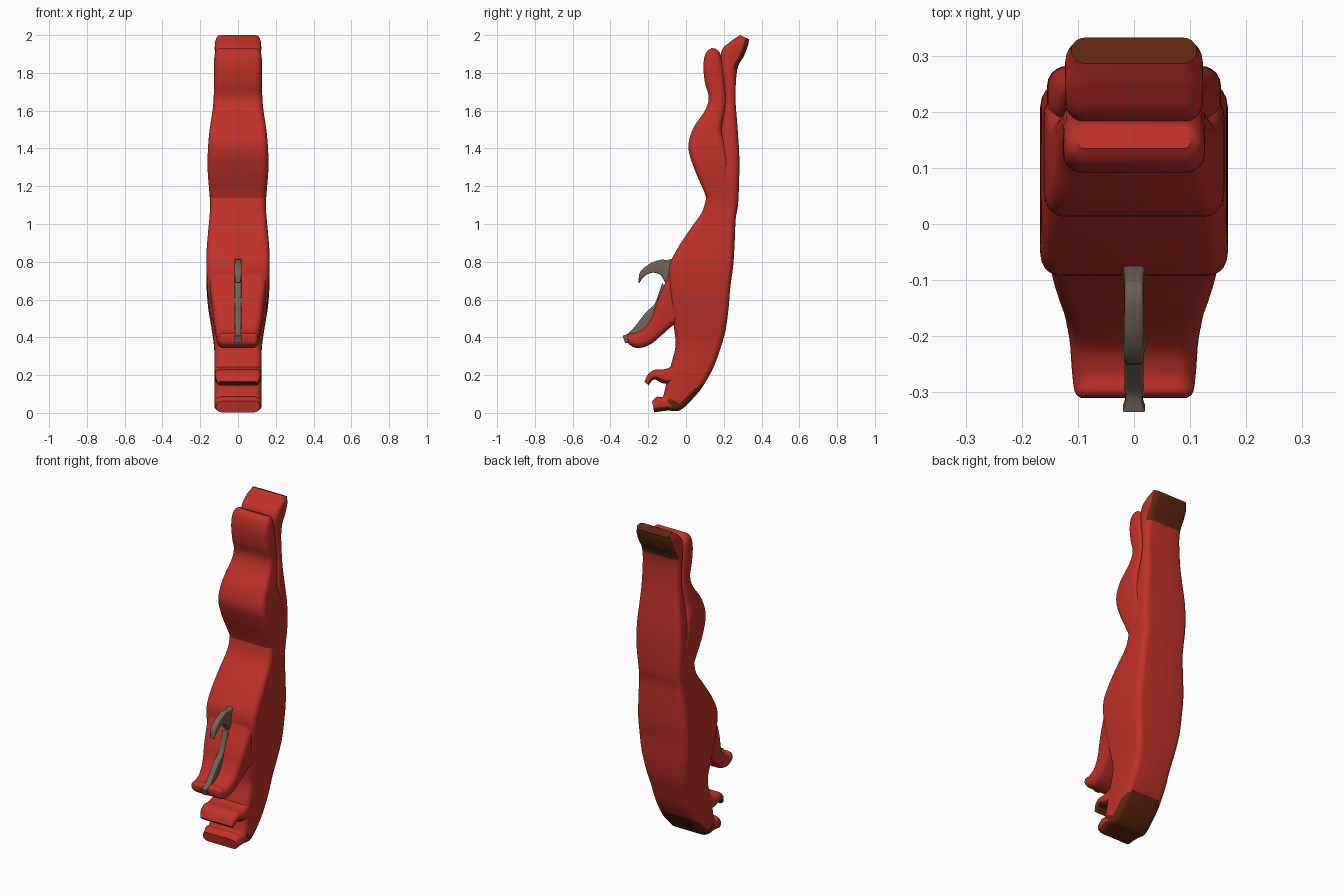
import bpy, bmesh, math
from mathutils import Vector


def material(name, rgb):
    m = bpy.data.materials.new(name)
    m.diffuse_color = (*rgb, 1)
    return m


RED = material("red", (0.53, 0.031, 0.02))
BROWN = material("dark brown", (0.115, 0.02, 0.004))
GREY = material("warm grey", (0.17, 0.125, 0.095))


def spline(a, b, c, d, t):
    """Catmull-Rom between b and c."""
    return tuple(0.5 * (2 * q + (r - p) * t + (2 * p - 5 * q + 4 * r - s) * t * t
                        + (3 * q - p - 3 * r + s) * t ** 3)
                 for p, q, r, s in zip(a, b, c, d))


def section(row, radius, n=5):
    """Rounded rectangle spanning front point to back point, row = fy, fz, by, bz, half width."""
    fy, fz, by, bz, w = row
    f, b = Vector((0, fy, fz)), Vector((0, by, bz))
    mid, half = (f + b) / 2, (b - f).length / 2
    axis = (b - f).normalized()
    r = min(radius, half * 0.95, w * 0.95)
    pts = []
    for k, (sx, sy) in enumerate(((1, 1), (-1, 1), (-1, -1), (1, -1))):
        for i in range(n + 1):
            a = math.pi / 2 * (k + i / n)
            x = sx * (w - r) + r * math.cos(a)
            pts.append(mid + axis * (sy * (half - r) + r * math.sin(a)) + Vector((x, 0, 0)))
    return pts


def loft(name, rows, radius, mats, rule=None, sub=6):
    rows = [rows[0]] + rows + [rows[-1]]
    fine = [spline(*rows[i - 1:i + 3], s / sub)
            for i in range(1, len(rows) - 2) for s in range(sub)] + [rows[-1]]
    bm = bmesh.new()
    rings = [[bm.verts.new(p) for p in section(row, radius)] for row in fine]
    for a, b in zip(rings, rings[1:]):
        for i in range(len(a)):
            j = (i + 1) % len(a)
            bm.faces.new((a[i], a[j], b[j], b[i]))
    bm.faces.new(rings[0])
    bm.faces.new(rings[-1])
    bmesh.ops.recalc_face_normals(bm, faces=bm.faces)
    if rule:
        for f in bm.faces:
            f.material_index = int(rule(f.calc_center_median(), f.normal))
    me = bpy.data.meshes.new(name)
    bm.to_mesh(me)
    bm.free()
    for m in mats:
        me.materials.append(m)
    ob = bpy.data.objects.new(name, me)
    bpy.context.collection.objects.link(ob)
    bpy.ops.object.select_all(action='DESELECT')
    ob.select_set(True)
    bpy.context.view_layer.objects.active = ob
    bpy.ops.object.shade_smooth_by_angle(angle=math.radians(40))
    return ob


def brown_zone(c, n):
    """Underside of the foot and back of the flared tip."""
    return c.z < 0.1 + 0.6 * c.y or (c.z < 0.14 and n.z < -0.3) or (c.z > 1.81 and n.y > 0.3)


# Main body: flared tip, back strip, wide middle, curled foot
loft("body", [
    (.287, 2.0, .333, 1.978, .112),
    (.235, 1.965, .328, 1.945, .122),
    (.188, 1.915, .307, 1.89, .123),
    (.185, 1.81, .272, 1.82, .123),
    (.205, 1.67, .262, 1.67, .126),
    (.185, 1.52, .273, 1.51, .138),
    (.17, 1.38, .282, 1.36, .152),
    (.13, 1.24, .281, 1.22, .155),
    (.103, 1.12, .275, 1.10, .147),
    (.08, 1.055, .263, 1.025, .15),
    (.02, .97, .258, .91, .158),
    (-.045, .87, .25, .78, .166),
    (-.09, .77, .235, .67, .167),
    (-.085, .62, .225, .55, .158),
    (-.065, .46, .208, .43, .138),
    (-.055, .36, .18, .335, .126),
    (-.075, .27, .145, .24, .124),
    (-.1, .18, .095, .15, .124),
    (-.112, .12, .045, .085, .124),
    (-.125, .085, -.03, .015, .124),
    (-.155, .085, -.1, .012, .123),
    (-.18, .062, -.168, .003, .116),
], .035, [RED, BROWN], brown_zone)

# Swelling front grip with a rounded knob on top
loft("front_grip", [
    (.135, 1.932, .155, 1.928, .1),
    (.105, 1.905, .18, 1.905, .122),
    (.092, 1.84, .195, 1.84, .127),
    (.1, 1.75, .208, 1.75, .127),
    (.12, 1.67, .215, 1.67, .129),
    (.1, 1.6, .208, 1.6, .135),
    (.035, 1.5, .19, 1.5, .15),
    (.013, 1.4, .215, 1.4, .159),
    (.045, 1.29, .23, 1.29, .161),
    (.1, 1.16, .23, 1.16, .15),
    (.125, 1.07, .22, 1.07, .135),
], .035, [RED])

# Projecting arm on the front
loft("front_arm", [
    (-.06, .82, .12, .6, .15),
    (-.105, .7, .03, .52, .148),
    (-.15, .6, -.06, .47, .135),
    (-.18, .51, -.125, .415, .124),
    (-.22, .45, -.19, .362, .115),
    (-.265, .425, -.255, .343, .111),
    (-.298, .423, -.3, .362, .106),
    (-.31, .41, -.311, .39, .095),
], .035, [RED])

# Small curled lip above the foot
loft("upper_lip", [
    (0, .3, 0, .12, .12),
    (-.06, .255, -.06, .15, .122),
    (-.11, .232, -.125, .157, .124),
    (-.165, .228, -.165, .177, .122),
    (-.2, .205, -.187, .162, .117),
    (-.22, .165, -.197, .145, .108),
], .03, [RED, BROWN], lambda c, n: c.z < .19 and n.z < -.3)

# Grey hook
loft("hook", [
    (-.06, .82, -.09, .67, .022),
    (-.1, .81, -.11, .69, .017),
    (-.14, .81, -.135, .73, .017),
    (-.2, .785, -.18, .742, .018),
    (-.243, .745, -.222, .722, .018),
    (-.252, .69, -.247, .687, .014),
], .007, [GREY])

# Grey blade lying along the arm
loft("blade", [
    (-.125, .69, -.09, .62, .018),
    (-.165, .58, -.12, .53, .017),
    (-.21, .535, -.16, .46, .018),
    (-.265, .465, -.22, .4, .017),
    (-.3, .425, -.275, .39, .017),
    (-.318, .414, -.305, .372, .015),
    (-.336, .408, -.322, .37, .02),
], .006, [GREY])
